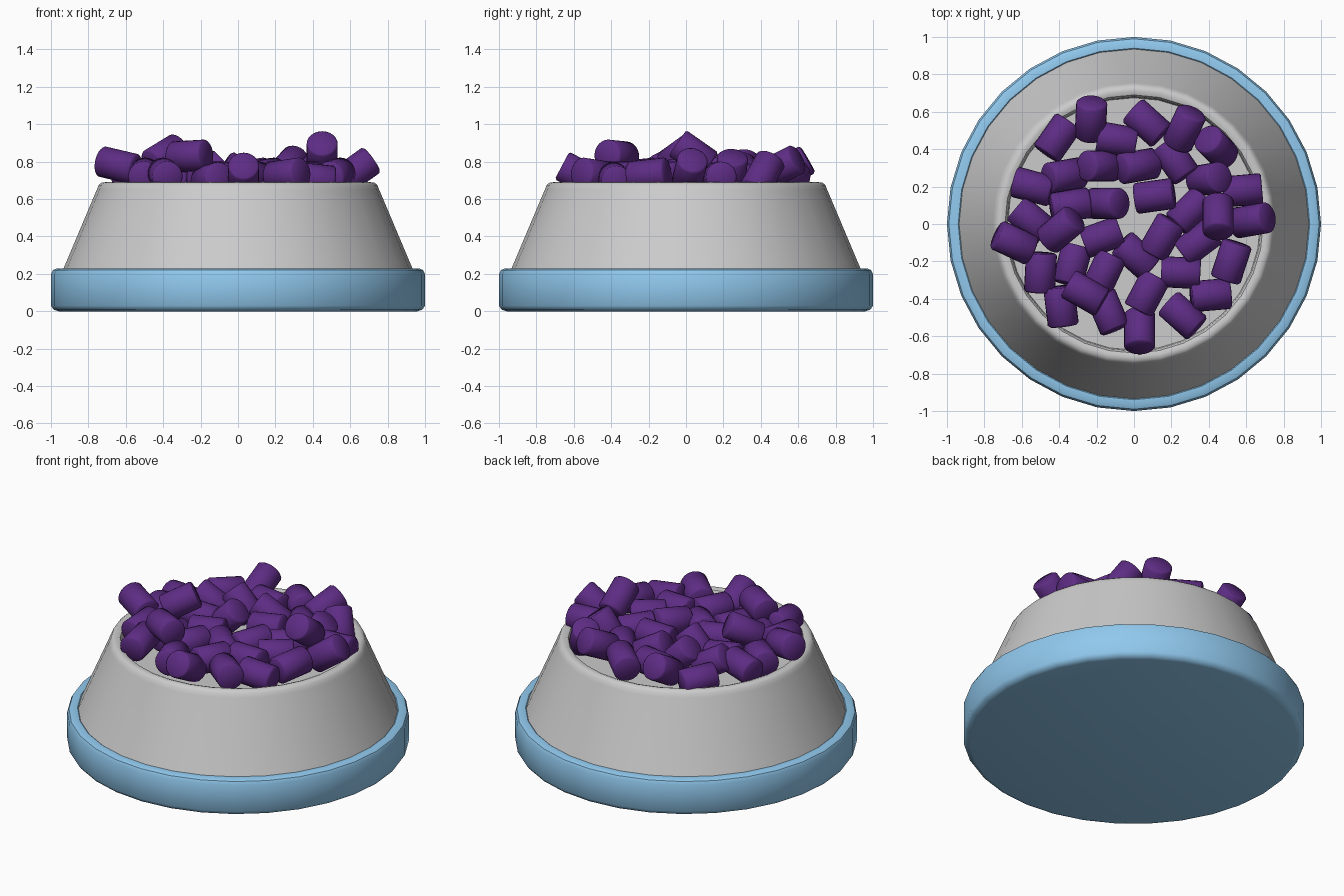
import bpy, bmesh
from math import sin, cos, tau, radians
from mathutils import Vector

if "Cube" in bpy.data.objects:
    bpy.data.objects.remove(bpy.data.objects["Cube"])


def material(name, rgb):
    m = bpy.data.materials.new(name)
    m.diffuse_color = (*rgb, 1)
    m.use_nodes = True
    m.node_tree.nodes["Principled BSDF"].inputs["Base Color"].default_value = m.diffuse_color
    return m


def lathe(name, profile, sides, mat=None, angle=40):
    """Revolve (radius, z) points around z; radius 0 closes at a pole."""
    bm = bmesh.new()
    rings = []
    for r, z in profile:
        if r == 0:
            rings.append([bm.verts.new((0, 0, z))] * sides)
        else:
            rings.append([bm.verts.new((r * cos(tau * i / sides), r * sin(tau * i / sides), z))
                          for i in range(sides)])
    for a, b in zip(rings, rings[1:]):
        for i in range(sides):
            j = (i + 1) % sides
            corners = list(dict.fromkeys((a[i], a[j], b[j], b[i])))
            bm.faces.new(corners)
    bmesh.ops.recalc_face_normals(bm, faces=bm.faces)
    mesh = bpy.data.meshes.new(name)
    bm.to_mesh(mesh)
    bm.free()
    obj = bpy.data.objects.new(name, mesh)
    bpy.context.collection.objects.link(obj)
    if mat:
        mesh.materials.append(mat)
    bpy.ops.object.select_all(action='DESELECT')
    obj.select_set(True)
    bpy.context.view_layer.objects.active = obj
    bpy.ops.object.shade_smooth_by_angle(angle=radians(angle))
    return obj


blue = material("blue", (0.28, 0.58, 0.85))
purple = material("purple", (0.11, 0.025, 0.23))

# Rounded base disc
lathe("base", [(0, 0), (0.96, 0), (0.985, 0.008), (1, 0.03), (1, 0.20),
               (0.99, 0.22), (0.97, 0.228), (0.94, 0.228), (0.92, 0.21), (0, 0.21)], 32, blue)

# Tapered bowl with rolled rim and shallow floor
lathe("bowl", [(0, 0.20), (0.945, 0.20), (0.755, 0.65), (0.745, 0.675), (0.73, 0.687),
               (0.71, 0.69), (0.69, 0.683), (0.68, 0.665), (0.675, 0.62), (0, 0.61)], 32)

# Kibble lying on the floor: x, y, heading
flat = [
    (-.41, .46, 55), (-.09, .45, -10), (.07, .54, -42), (.22, .34, 125), (.58, .18, 5),
    (.11, .15, 8), (.30, .07, 45), (.34, -.10, 37), (.52, -.20, 72), (.41, -.38, 5),
    (.25, -.26, -3), (.15, -.07, 60), (.01, -.17, -42), (-.17, -.07, 20), (-.54, .20, -15),
    (-.34, .10, 8), (-.55, .02, -40), (-.50, -.26, 87), (-.33, -.22, 75), (-.16, -.26, 65),
    (-.39, -.44, 97), (-.14, -.47, 113), (.07, -.37, 62), (.26, -.49, -42),
]
# Kibble leaning or piled up: x, y, z, heading, tilt
piled = [
    (-.23, .56, .76, 87, 30), (.27, .51, .77, 65, 25), (.44, .41, .73, 135, 52),
    (.40, .24, .74, 10, 55), (.45, .04, .84, -90, 35), (.63, .02, .75, 10, 35),
    (.02, .31, .73, 190, 30), (-.15, .11, .73, 0, 45), (-.18, .31, .74, 180, 45),
    (-.37, .26, .73, 190, 30), (-.64, -.10, .78, -25, -12), (-.39, -.03, .83, 40, 25),
    (-.26, -.37, .83, -30, 3), (.03, -.57, .73, -90, 28),
]
R, H, B = 0.083, 0.105, 0.01
kibble = lathe("kibble", [(0, -H), (R - B, -H), (R, -H + B), (R, H - B), (R - B, H), (0, H)], 24, purple, 50)
placements = [(x, y, .705 + .012 * (i % 3), a, 6 * (i % 3 - 1))
              for i, (x, y, a) in enumerate(flat)] + piled
for i, (x, y, z, a, t) in enumerate(placements):
    piece = kibble if i == 0 else kibble.copy()
    if i:
        bpy.context.collection.objects.link(piece)
    a, t = radians(a), radians(t)
    axis = Vector((cos(a) * cos(t), sin(a) * cos(t), sin(t)))
    piece.rotation_euler = axis.to_track_quat('Z', 'Y').to_euler()
    piece.location = (x, y, z)
